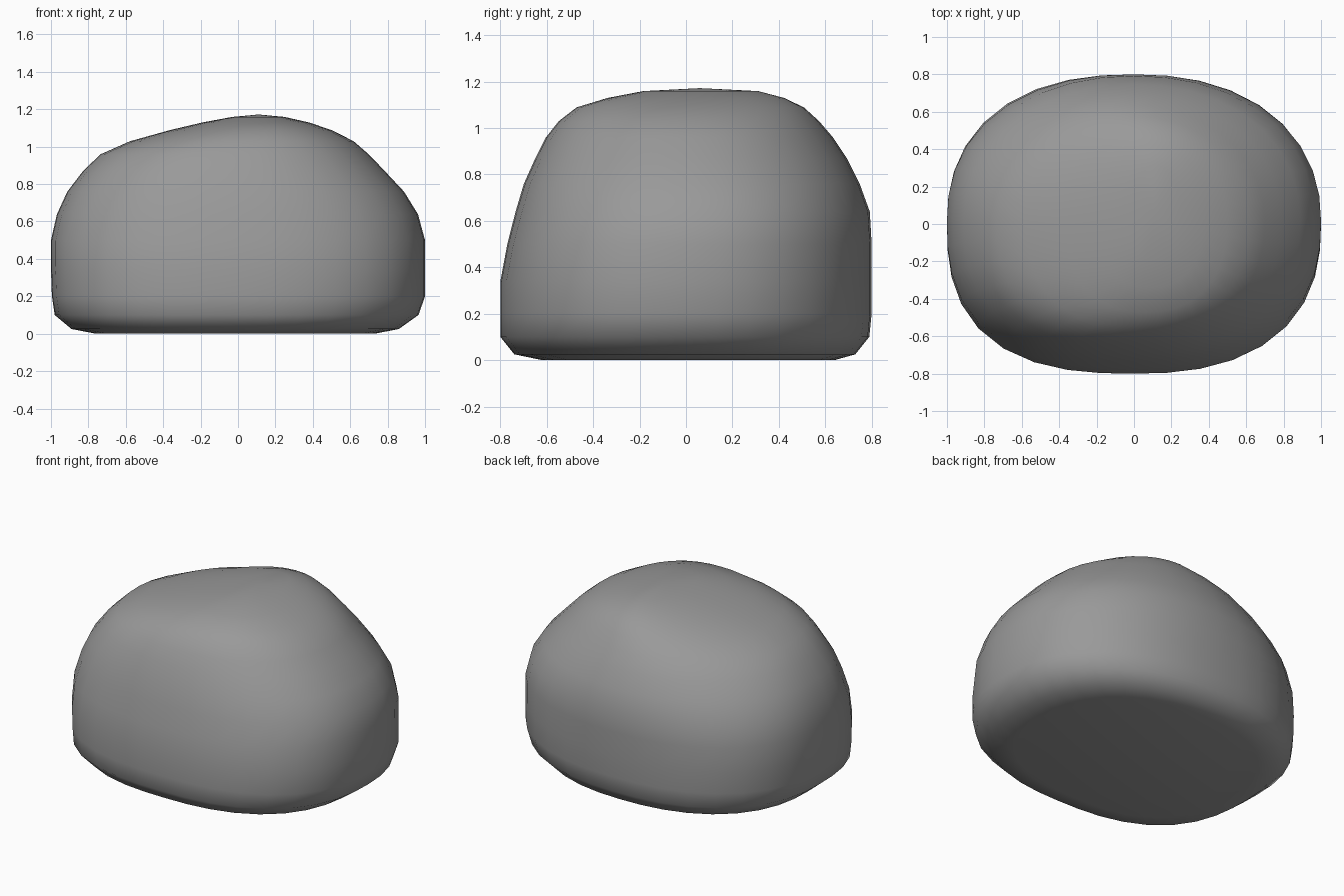
import bpy, bmesh
from math import cos, sin, pi

if "Cube" in bpy.data.objects:
    bpy.data.objects.remove(bpy.data.objects["Cube"])

# Horizontal sections: height, left, right, front, back
SECTIONS = [
    (0.00, -0.76, 0.73, -0.62, 0.64),
    (0.025, -0.89, 0.86, -0.74, 0.73),
    (0.10, -0.98, 0.965, -0.80, 0.79),
    (0.20, -0.995, 1.00, -0.80, 0.80),
    (0.34, -1.00, 1.00, -0.80, 0.80),
    (0.50, -1.00, 1.00, -0.77, 0.80),
    (0.64, -0.97, 0.965, -0.735, 0.795),
    (0.76, -0.915, 0.89, -0.70, 0.75),
    (0.87, -0.83, 0.785, -0.65, 0.695),
    (0.96, -0.74, 0.70, -0.605, 0.635),
    (1.03, -0.58, 0.62, -0.55, 0.575),
    (1.09, -0.36, 0.50, -0.475, 0.51),
    (1.13, -0.19, 0.38, -0.34, 0.425),
    (1.16, -0.03, 0.25, -0.19, 0.32),
]
SEGMENTS = 36


def corner_power(c, s, z):
    """Roundness of each corner; the back left sags near the top."""
    t = min(max((z - 0.4) / 0.6, 0), 1)
    if s >= 0:
        return 2.25 - 0.2 * t if c >= 0 else 2.35 - 0.55 * t
    return 2.45 - 0.15 * t if c >= 0 else 2.65 - 0.15 * t


def ring(bm, z, left, right, front, back):
    cx, cy = (left + right) / 2, (front + back) / 2
    rx, ry = (right - left) / 2, (back - front) / 2
    verts = []
    for i in range(SEGMENTS):
        a = 2 * pi * i / SEGMENTS
        c, s = cos(a), sin(a)
        p = corner_power(c, s, z)
        k = (abs(c) ** p + abs(s) ** p) ** (-1 / p)
        verts.append(bm.verts.new((cx + rx * c * k, cy + ry * s * k, z)))
    return verts


# Boulder body: lofted sections with flat base and low crown
bm = bmesh.new()
rings = [ring(bm, *row) for row in SECTIONS]
for lo, hi in zip(rings, rings[1:]):
    for i in range(SEGMENTS):
        j = (i + 1) % SEGMENTS
        bm.faces.new((lo[i], lo[j], hi[j], hi[i]))
bm.faces.new(rings[0][::-1])
peak = bm.verts.new((0.11, 0.06, 1.172))
for i in range(SEGMENTS):
    bm.faces.new((rings[-1][i], rings[-1][(i + 1) % SEGMENTS], peak))

# Soften the section lines on the upper part
upper = [v for v in bm.verts if v.co.z > 0.55 and v is not peak]
bmesh.ops.smooth_vert(bm, verts=upper, factor=0.2,
                      use_axis_x=True, use_axis_y=True, use_axis_z=True)
for f in bm.faces:
    f.smooth = True

mesh = bpy.data.meshes.new("boulder")
bm.to_mesh(mesh)
bm.free()
boulder = bpy.data.objects.new("boulder", mesh)
bpy.context.collection.objects.link(boulder)

# Dark grey stone
stone = bpy.data.materials.new("stone")
stone.diffuse_color = (0.32, 0.32, 0.32, 1)
stone.use_nodes = True
stone.node_tree.nodes["Principled BSDF"].inputs["Base Color"].default_value = stone.diffuse_color
mesh.materials.append(stone)
